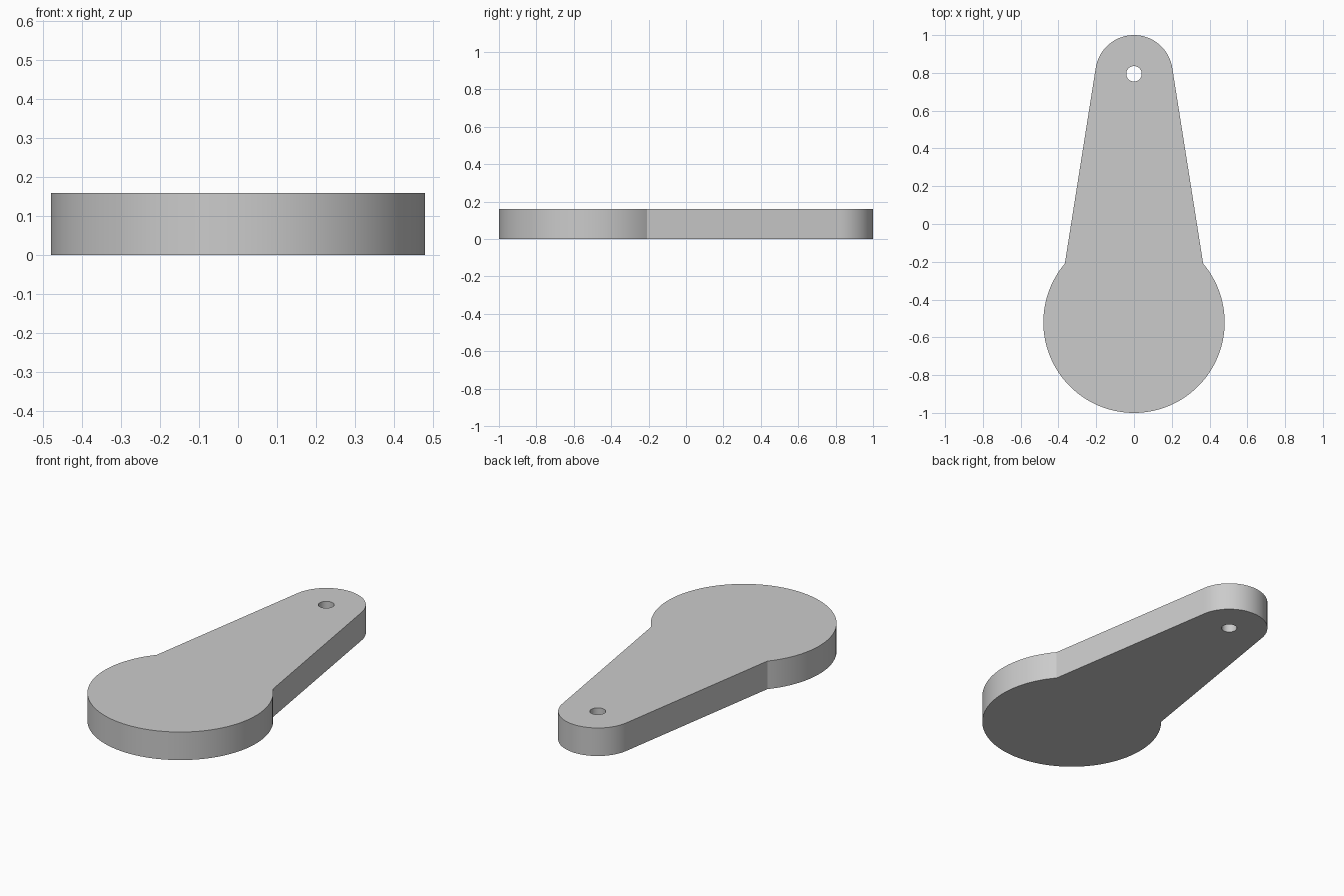
import bpy
import bmesh
from math import cos, sin, radians, pi

cube = bpy.data.objects.get("Cube")
if cube:
    bpy.data.objects.remove(cube, do_unlink=True)

THICKNESS = 0.16
HEAD_Y, HEAD_R = -0.52, 0.48      # large round end
TIP_Y, TIP_R = 0.795, 0.205       # small round end
HOLE_R = 0.041
TAPER = radians(9)                # normal angle of the straight sides
SHOULDER = radians(40.3)          # where the sides meet the large end


def arc(cy, radius, start, end, steps):
    """Points along an arc centred on x = 0."""
    return [(radius * cos(start + (end - start) * i / steps),
             cy + radius * sin(start + (end - start) * i / steps))
            for i in range(steps + 1)]


def add_loop(bm, points):
    """Closed loop of edges on the ground plane."""
    verts = [bm.verts.new((x, y, 0)) for x, y in points]
    return [bm.edges.new((v, verts[(i + 1) % len(verts)]))
            for i, v in enumerate(verts)]


# Outline: tip arc, straight tapered sides, large end arc, and the pin hole
outline = arc(TIP_Y, TIP_R, TAPER, pi - TAPER, 48)
outline += arc(HEAD_Y, HEAD_R, pi - SHOULDER, 2 * pi + SHOULDER, 80)
hole = arc(TIP_Y, HOLE_R, 0, 2 * pi, 40)[:-1]

bm = bmesh.new()
edges = add_loop(bm, outline) + add_loop(bm, hole)
bmesh.ops.triangle_fill(bm, edges=edges, use_beauty=True, normal=(0, 0, 1))

# Raise the flat profile into a plate
raised = bmesh.ops.extrude_face_region(bm, geom=bm.faces[:], use_keep_orig=True)
top = [g for g in raised["geom"] if isinstance(g, bmesh.types.BMVert)]
bmesh.ops.translate(bm, verts=top, vec=(0, 0, THICKNESS))
bmesh.ops.recalc_face_normals(bm, faces=bm.faces[:])

mesh = bpy.data.meshes.new("lever_plate")
bm.to_mesh(mesh)
bm.free()
plate = bpy.data.objects.new("lever_plate", mesh)
bpy.context.collection.objects.link(plate)

# Single grey material
grey = bpy.data.materials.new("plain_grey")
grey.use_nodes = True
colour = (0.6, 0.6, 0.6, 1)
grey.diffuse_color = colour
grey.node_tree.nodes["Principled BSDF"].inputs["Base Color"].default_value = colour
mesh.materials.append(grey)

# Smooth round walls with crisp rims and shoulders
bpy.ops.object.select_all(action='DESELECT')
plate.select_set(True)
bpy.context.view_layer.objects.active = plate
bpy.ops.object.shade_smooth_by_angle(angle=radians(25))
